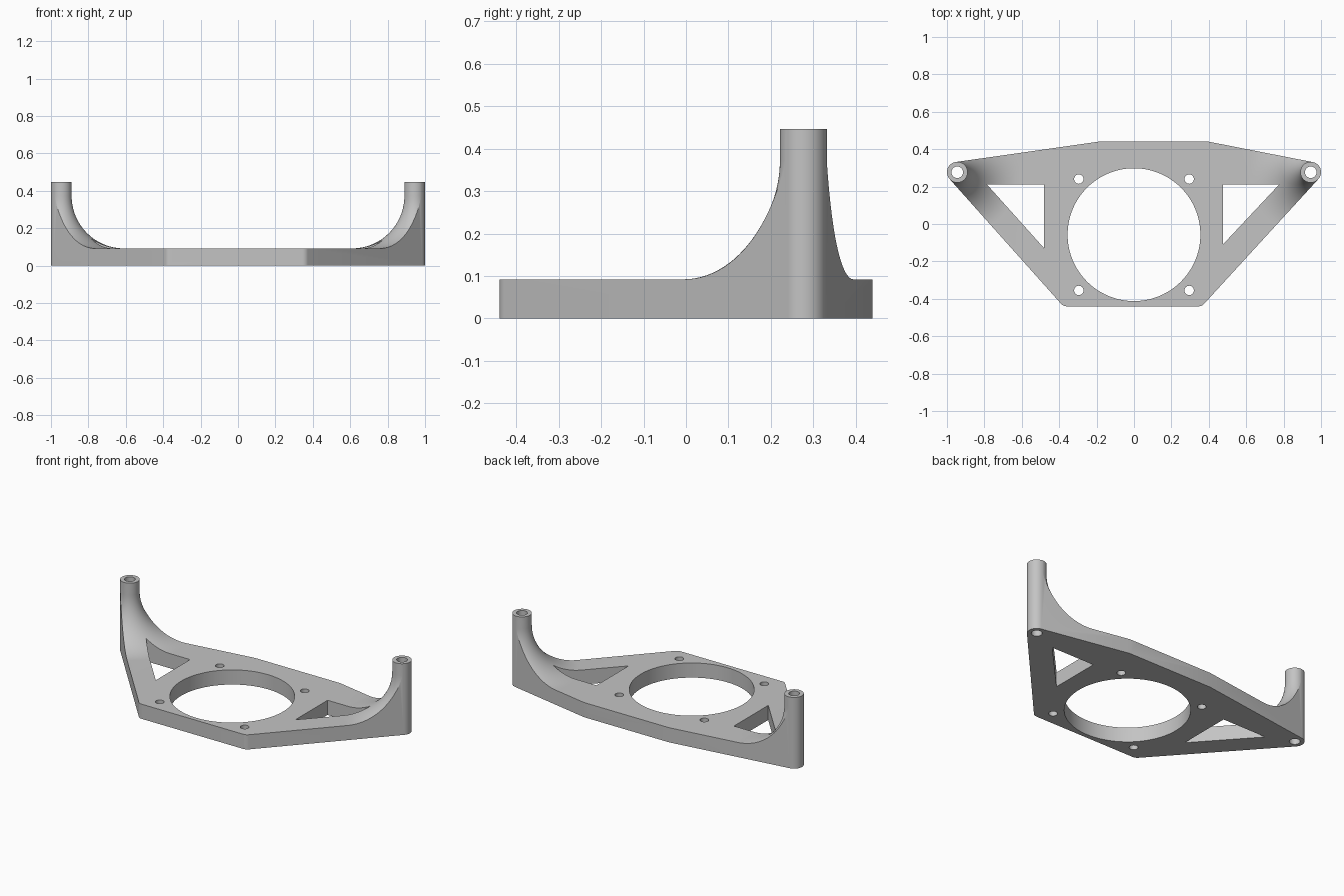
import bpy, bmesh, math
from mathutils import Vector
from mathutils.geometry import convex_hull_2d

if "Cube" in bpy.data.objects:
    bpy.data.objects.remove(bpy.data.objects["Cube"], do_unlink=True)

PLATE, TOP = 0.092, 0.447          # plate thickness, post height
POST_X, POST_Y, POST_R = 0.945, 0.277, 0.055
FILLET = 0.28

grey = bpy.data.materials.new("plain grey")
grey.use_nodes = True
grey.diffuse_color = (0.55, 0.55, 0.55, 1)
grey.node_tree.nodes["Principled BSDF"].inputs["Base Color"].default_value = (0.55, 0.55, 0.55, 1)


def circle(x, y, r, n=64):
    return [Vector((x + r * math.cos(2 * math.pi * i / n), y + r * math.sin(2 * math.pi * i / n)))
            for i in range(n)]


def finish(name, bm):
    bmesh.ops.recalc_face_normals(bm, faces=bm.faces)
    mesh = bpy.data.meshes.new(name)
    bm.to_mesh(mesh)
    bm.free()
    mesh.materials.append(grey)
    obj = bpy.data.objects.new(name, mesh)
    bpy.context.collection.objects.link(obj)
    return obj


def prism(name, outline, z0, z1):
    bm = bmesh.new()
    face = bm.faces.new([bm.verts.new((p[0], p[1], z0)) for p in outline])
    up = bmesh.ops.extrude_face_region(bm, geom=[face])["geom"]
    bmesh.ops.translate(bm, vec=(0, 0, z1 - z0), verts=[v for v in up if isinstance(v, bmesh.types.BMVert)])
    return finish(name, bm)


def fillet_ring(name, x, y):
    """Ring around a post whose inner lower edge is a concave quarter arc."""
    inner, outer, steps = POST_R + 0.0005, 0.95, 24
    profile = [(inner + FILLET * (1 - math.cos(a)), PLATE + FILLET * (1 - math.sin(a)))
               for a in (math.pi / 2 * i / steps for i in range(steps + 1))]
    profile += [(outer, PLATE), (outer, 0.6), (inner, 0.6)]
    bm = bmesh.new()
    verts = [bm.verts.new((x + r, y, z)) for r, z in profile]
    edges = [bm.edges.new((verts[i - 1], verts[i])) for i in range(len(verts))]
    bmesh.ops.spin(bm, geom=verts + edges, cent=(x, y, 0), axis=(0, 0, 1),
                   angle=2 * math.pi, steps=96, use_duplicate=False)
    bmesh.ops.remove_doubles(bm, verts=bm.verts, dist=1e-5)
    return finish(name, bm)


# Bracket body: hull around both posts and the plate corners
points = [Vector((-0.19, 0.44)), Vector((0.4, 0.44))]
for x, y, r in ((-POST_X, POST_Y, POST_R), (POST_X, POST_Y, POST_R), (-0.36, -0.4, 0.04), (0.345, -0.4, 0.04)):
    points += circle(x, y, r)
outline = [points[i] for i in convex_hull_2d(points)]
bracket = prism("bracket", outline, 0, TOP)

# Space above the plate, blended up into the posts
cutters = [fillet_ring("left_fillet_cutter", POST_X, POST_Y),
           fillet_ring("right_fillet_cutter", -POST_X, POST_Y),
           prism("middle_cutter", [(-0.5, -0.7), (0.5, -0.7), (0.5, 0.7), (-0.5, 0.7)], PLATE, 0.7)]

# Central opening, bolt holes, post bores and triangular windows
cutters.append(prism("opening_cutter", circle(0, -0.057, 0.355, 128), -0.1, 0.7))
for side in (-1, 1):
    for y in (0.24, -0.355):
        cutters.append(prism("bolt_hole_cutter", circle(side * 0.295, y, 0.025, 32), -0.1, 0.7))
    cutters.append(prism("post_bore_cutter", circle(side * POST_X, POST_Y, 0.031, 32), -0.1, 0.7))
cutters.append(prism("right_window_cutter", [(-0.785, 0.21), (-0.48, 0.21), (-0.48, -0.13)], -0.1, 0.7))
cutters.append(prism("left_window_cutter", [(0.775, 0.21), (0.475, 0.21), (0.475, -0.11)], -0.1, 0.7))

bpy.ops.object.select_all(action='DESELECT')
bracket.select_set(True)
bpy.context.view_layer.objects.active = bracket
for cutter in cutters:
    mod = bracket.modifiers.new("cut", 'BOOLEAN')
    mod.operation, mod.solver, mod.object = 'DIFFERENCE', 'EXACT', cutter
    bpy.ops.object.modifier_apply(modifier=mod.name)
    bpy.data.objects.remove(cutter, do_unlink=True)

bpy.ops.object.shade_smooth_by_angle(angle=math.radians(25))
